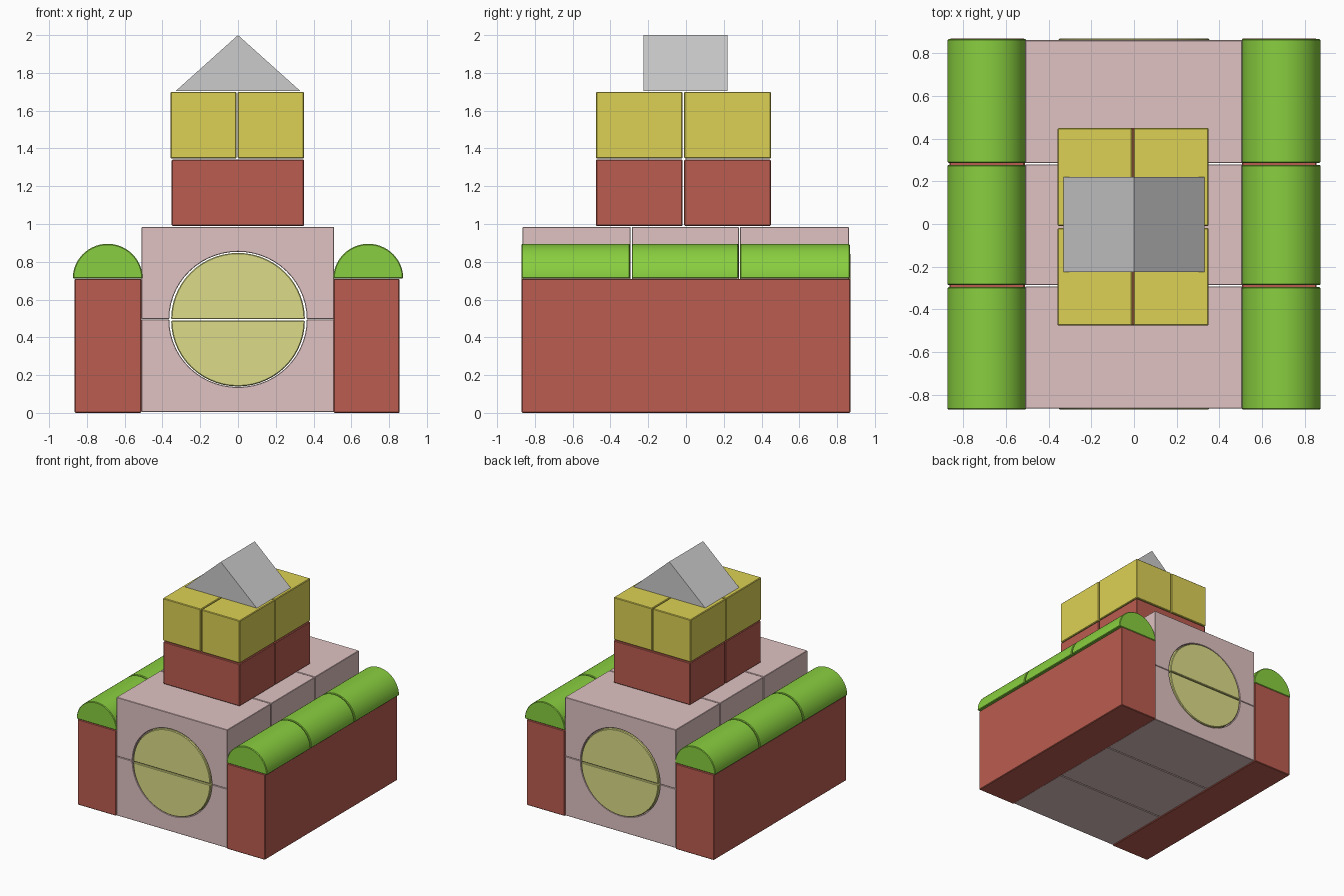
import bpy, bmesh
from math import sin, cos, pi, radians

if "Cube" in bpy.data.objects:
    bpy.data.objects.remove(bpy.data.objects["Cube"])


def material(name, rgb):
    m = bpy.data.materials.new(name)
    m.diffuse_color = (*rgb, 1)
    m.use_nodes = True
    m.node_tree.nodes["Principled BSDF"].inputs["Base Color"].default_value = m.diffuse_color
    return m


RED = material("red", (0.50, 0.11, 0.08))
PINK = material("pink", (0.75, 0.54, 0.54))
GREEN = material("green", (0.25, 0.62, 0.05))
YELLOW = material("yellow", (0.72, 0.64, 0.09))
PALE = material("pale_yellow", (0.72, 0.72, 0.25))


def prism(name, profile, y0, y1, mat=None, bevel=0.005):
    """Extrude an x-z profile from y0 to y1 and chamfer its hard edges."""
    bm = bmesh.new()
    face = bm.faces.new([bm.verts.new((x, y0, z)) for x, z in profile])
    ext = bmesh.ops.extrude_face_region(bm, geom=[face])["geom"]
    for v in ext:
        if isinstance(v, bmesh.types.BMVert):
            v.co.y = y1
    bmesh.ops.recalc_face_normals(bm, faces=bm.faces)
    if bevel:
        hard = [e for e in bm.edges if e.calc_face_angle(0) > radians(40)]
        bmesh.ops.bevel(bm, geom=hard, offset=bevel, segments=1, affect='EDGES')
    mesh = bpy.data.meshes.new(name)
    bm.to_mesh(mesh)
    bm.free()
    if mat:
        mesh.materials.append(mat)
    ob = bpy.data.objects.new(name, mesh)
    bpy.context.collection.objects.link(ob)
    return ob


def rect(x0, x1, z0, z1):
    return [(x0, z0), (x1, z0), (x1, z1), (x0, z1)]


def half(cx, cz, rx, rz, n=28):
    """Half ellipse from right to left; negative rz bulges downwards."""
    return [(cx + rx * cos(pi * i / n), cz + rz * sin(pi * i / n)) for i in range(n + 1)]


# Core: three rows of arch pairs with half-round fillers, plus wall copings
rows = [(-0.865, -0.293), (-0.287, 0.28), (0.286, 0.862)]
fill_rows = [(-0.87, -0.293), (-0.287, 0.28), (0.286, 0.87)]
for i, ((y0, y1), (f0, f1)) in enumerate(zip(rows, fill_rows), 1):
    prism(f"upper_arch_{i}", [(-0.51, 0.496), (-0.51, 0.985), (0.508, 0.985), (0.508, 0.496)]
          + half(0, 0.496, 0.364, 0.357), y0, y1, PINK, 0.003)
    prism(f"lower_arch_{i}", [(-0.51, 0.494), (-0.51, 0.004), (0.508, 0.004), (0.508, 0.494)]
          + half(0, 0.494, 0.364, -0.357), y0, y1, PINK, 0.003)
    prism(f"upper_half_round_{i}", half(0, 0.496, 0.354, 0.351), f0, f1, PALE)
    prism(f"lower_half_round_{i}", half(0, 0.489, 0.354, -0.349), f0, f1, PALE)
    for side, cx in (("left", -0.69), ("right", 0.69)):
        prism(f"{side}_coping_{i}", half(cx, 0.711, 0.185, 0.184), f0, f1 - 0.003, GREEN)

# Side walls
prism("left_wall", rect(-0.865, -0.512, 0, 0.71), -0.87, 0.87, RED)
prism("right_wall", rect(0.506, 0.856, 0, 0.71), -0.87, 0.87, RED)

# Tower: two red blocks, then four yellow cubes
for end, y0, y1 in (("front", -0.477, -0.018), ("back", -0.01, 0.45)):
    prism(f"tower_base_{end}", rect(-0.352, 0.35, 0.99, 1.341), y0, y1, RED)
    prism(f"tower_block_{end}_left", rect(-0.358, -0.008, 1.347, 1.7), y0, y1, YELLOW)
    prism(f"tower_block_{end}_right", rect(-0.002, 0.35, 1.347, 1.7), y0, y1, YELLOW)

# Roof
prism("roof", [(-0.33, 1.704), (0.33, 1.704), (0.0, 2.0)], -0.225, 0.22, None, 0)

# Smooth the curved sides while keeping edges crisp
bpy.ops.object.select_all(action='SELECT')
bpy.context.view_layer.objects.active = bpy.data.objects["roof"]
bpy.ops.object.shade_smooth_by_angle(angle=radians(30))
